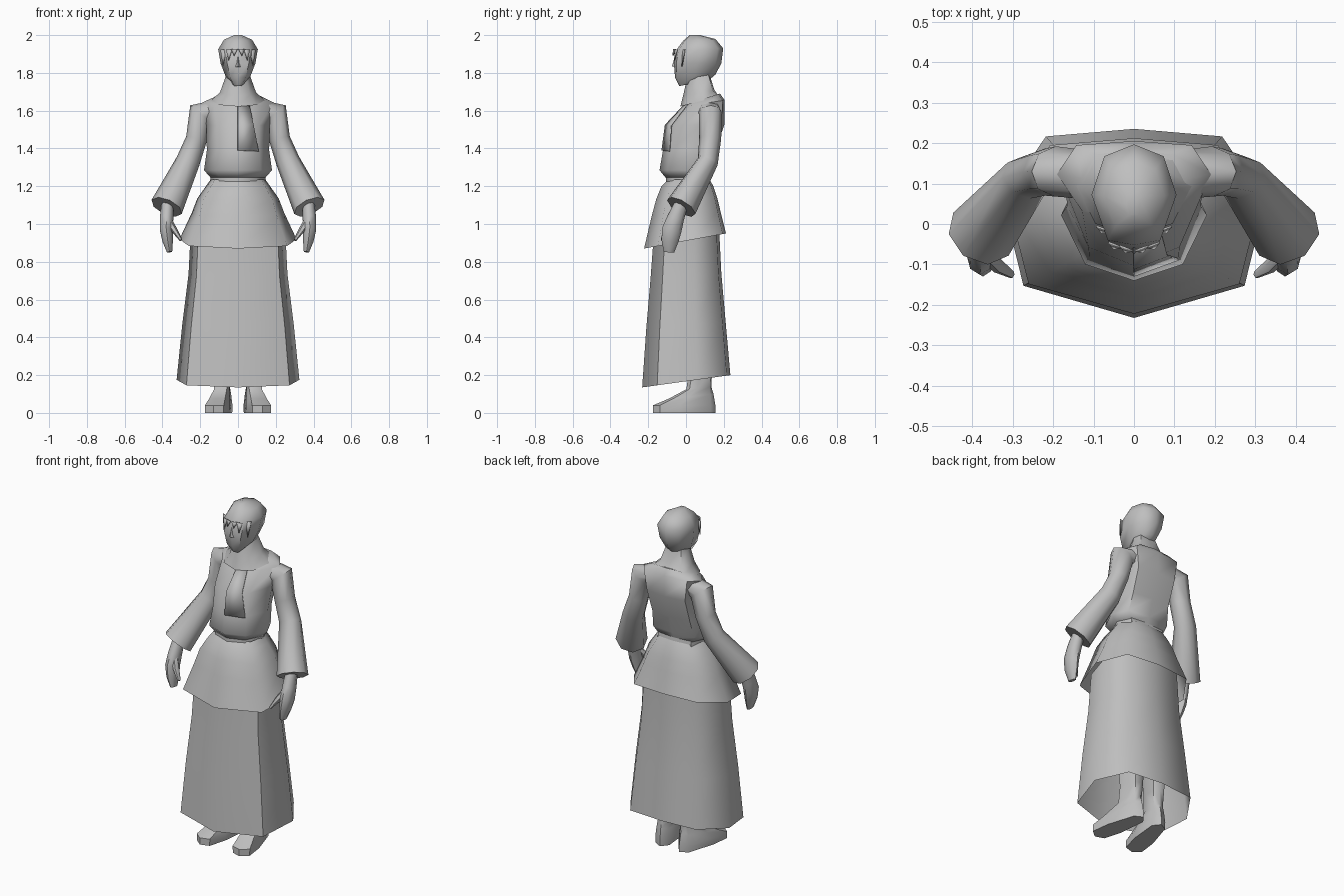
import bpy, bmesh, math
from mathutils import Vector, Matrix

cube = bpy.data.objects.get("Cube")
if cube:
    bpy.data.objects.remove(cube, do_unlink=True)

GREY = (0.52, 0.52, 0.52, 1)
mat = bpy.data.materials.new("plain grey")
mat.use_nodes = True
mat.diffuse_color = GREY
mat.node_tree.nodes["Principled BSDF"].inputs["Base Color"].default_value = GREY

# Half outlines, front to back: fraction of half width, fraction of depth
SKIRT = [(0, 0), (.84, .17), (1, .62), (.67, .96), (0, 1)]
TORSO = [(0, 0), (.67, .15), (1, .6), (.75, .95), (0, 1)]
HEAD = [(0, 0), (.62, .05), (1, .5), (.7, .88), (0, 1)]
FOOT = [(0, 0), (.85, .08), (1, .4), (.7, .9), (0, 1)]


def finish(name, bm, mirror=False, angle=55, thickness=0):
    bmesh.ops.recalc_face_normals(bm, faces=bm.faces)
    mesh = bpy.data.meshes.new(name)
    bm.to_mesh(mesh)
    bm.free()
    mesh.materials.append(mat)
    ob = bpy.data.objects.new(name, mesh)
    bpy.context.collection.objects.link(ob)
    bpy.ops.object.select_all(action='DESELECT')
    ob.select_set(True)
    bpy.context.view_layer.objects.active = ob
    bpy.ops.object.shade_smooth_by_angle(angle=math.radians(angle))
    if thickness:
        solid = ob.modifiers.new("Thickness", 'SOLIDIFY')
        solid.thickness = thickness
    if mirror:
        ob.modifiers.new("Mirror", 'MIRROR')
    return ob


def skin(bm, loops, caps):
    """Bridge successive point loops into a surface."""
    rings = [[bm.verts.new(p) for p in loop] for loop in loops]
    n = len(rings[0])
    for a, b in zip(rings, rings[1:]):
        for i in range(n):
            j = (i + 1) % n
            bm.faces.new((a[i], a[j], b[j], b[i]))
    if caps:
        bm.faces.new(rings[0][::-1])
        bm.faces.new(rings[-1])


def loft(name, shape, rings, caps=True, mirror=False, move=None):
    """Stack rings of (front z, back z, half width, front y, back y)."""
    outline = shape + [(-x, d) for x, d in shape[-2:0:-1]]
    loops = [[(w * x, yf + (yb - yf) * d, zf + (zb - zf) * d) for x, d in outline]
             for zf, zb, w, yf, yb in rings]
    bm = bmesh.new()
    skin(bm, loops, caps)
    if move:
        bm.transform(move)
    return finish(name, bm, mirror)


def tube(name, path, sides=8):
    """Mirrored limb from (centre, half width, half depth) stations."""
    pts = [Vector(p[0]) for p in path]
    loops = []
    for i, (c, ru, rv) in enumerate(path):
        t = (pts[min(i + 1, len(pts) - 1)] - pts[max(i - 1, 0)]).normalized()
        u = Vector((0, 1, 0)).cross(t).normalized()
        v = t.cross(u)
        loops.append([pts[i] + u * ru * math.cos(a) + v * rv * math.sin(a)
                      for a in (math.tau * k / sides for k in range(sides))])
    bm = bmesh.new()
    skin(bm, loops, True)
    return finish(name, bm, True)


# Skirt and flared overskirt, both open below
loft("skirt", SKIRT, [
    (.135, .20, .325, -.232, .235),
    (.45, .48, .295, -.21, .21),
    (.72, .74, .262, -.187, .187),
    (.95, .98, .25, -.17, .175)], caps=False)
loft("overskirt", SKIRT, [
    (.87, .95, .31, -.222, .212),
    (1.04, 1.07, .245, -.182, .182),
    (1.13, 1.14, .215, -.158, .165),
    (1.20, 1.20, .17, -.13, .145),
    (1.235, 1.235, .145, -.095, .125)], caps=False)

# Waistband, bodice and collar
loft("waistband", TORSO, [
    (1.18, 1.18, .15, -.107, .13), (1.27, 1.27, .145, -.105, .115)])
loft("bodice", TORSO, [
    (1.245, 1.245, .145, -.108, .115),
    (1.285, 1.285, .18, -.14, .13),
    (1.39, 1.39, .165, -.122, .155),
    (1.52, 1.53, .168, -.103, .205),
    (1.625, 1.655, .19, .0, .205),
    (1.64, 1.69, .13, .01, .18)])
loft("collar", TORSO, [
    (1.622, 1.675, .142, -.03, .175),
    (1.68, 1.71, .095, -.015, .15),
    (1.77, 1.79, .065, .005, .125)])

# Lapel lying over one side of the chest
bm = bmesh.new()
rows = [[(0, -.13, 1.39), (.11, -.09, 1.385)],
        [(0, -.112, 1.525), (.083, -.08, 1.525)],
        [(0, -.008, 1.635), (.06, .005, 1.635)]]
grid = [[bm.verts.new(p) for p in row] for row in rows]
for low, high in zip(grid, grid[1:]):
    bm.faces.new((low[0], low[1], high[1], high[0]))
finish("lapel", bm, thickness=.006)

# Sleeves with wide cuffs, hands and thumbs
tube("sleeves", [
    ((.10, .12, 1.61), .05, .06),
    ((.195, .13, 1.585), .072, .062),
    ((.22, .128, 1.45), .056, .058),
    ((.265, .115, 1.33), .064, .056),
    ((.378, -.025, 1.09), .088, .085)])
tube("hands", [
    ((.372, -.02, 1.12), .032, .035),
    ((.378, -.055, 1.03), .036, .045),
    ((.38, -.075, .97), .034, .052),
    ((.372, -.085, .91), .028, .045),
    ((.362, -.09, .852), .014, .028)])
tube("thumbs", [
    ((.37, -.07, 1.02), .02, .02),
    ((.335, -.105, .965), .016, .018),
    ((.302, -.125, .915), .008, .01)], sides=6)

# Feet turned slightly outwards, with legs rising into the skirt
turn = Matrix.Translation((.08, .075, 0)) @ Matrix.Rotation(.2, 4, 'Z')
loft("feet_and_legs", FOOT, [
    (0, 0, .058, -.255, .082),
    (.04, .04, .06, -.255, .082),
    (.075, .10, .05, -.17, .072),
    (.125, .14, .04, -.075, .06),
    (.22, .22, .045, -.06, .065),
    (.6, .6, .07, -.08, .09)], mirror=True, move=turn)

# Head
loft("head", HEAD, [
    (1.73, 1.765, .035, -.035, .125),
    (1.775, 1.79, .066, -.058, .155),
    (1.85, 1.85, .092, -.064, .187),
    (1.92, 1.93, .105, -.052, .197),
    (1.97, 1.98, .075, -.015, .155),
    (2.0, 2.0, .02, .02, .075)])

# Nose wedge
bm = bmesh.new()
nose = [bm.verts.new(p) for p in
        [(0, -.058, 1.89), (-.016, -.058, 1.83), (.016, -.058, 1.83), (0, -.075, 1.835)]]
for tri in ((0, 1, 3), (0, 3, 2), (1, 2, 3), (0, 2, 1)):
    bm.faces.new([nose[i] for i in tri])
finish("nose", bm)

# Pointed fringe locks over the brow and temples
bm = bmesh.new()
for side in (-1, 1):
    for x, y, drop in ((.018, -.064, .035), (.048, -.06, .06), (.078, -.02, .09)):
        a, b, c = ((x - .016, y, 1.925), (x + .016, y + .012, 1.925),
                   (x + .002, y - .003, 1.925 - drop))
        bm.faces.new([bm.verts.new((side * p[0], p[1], p[2])) for p in (a, b, c)])
finish("fringe", bm, thickness=.005)
